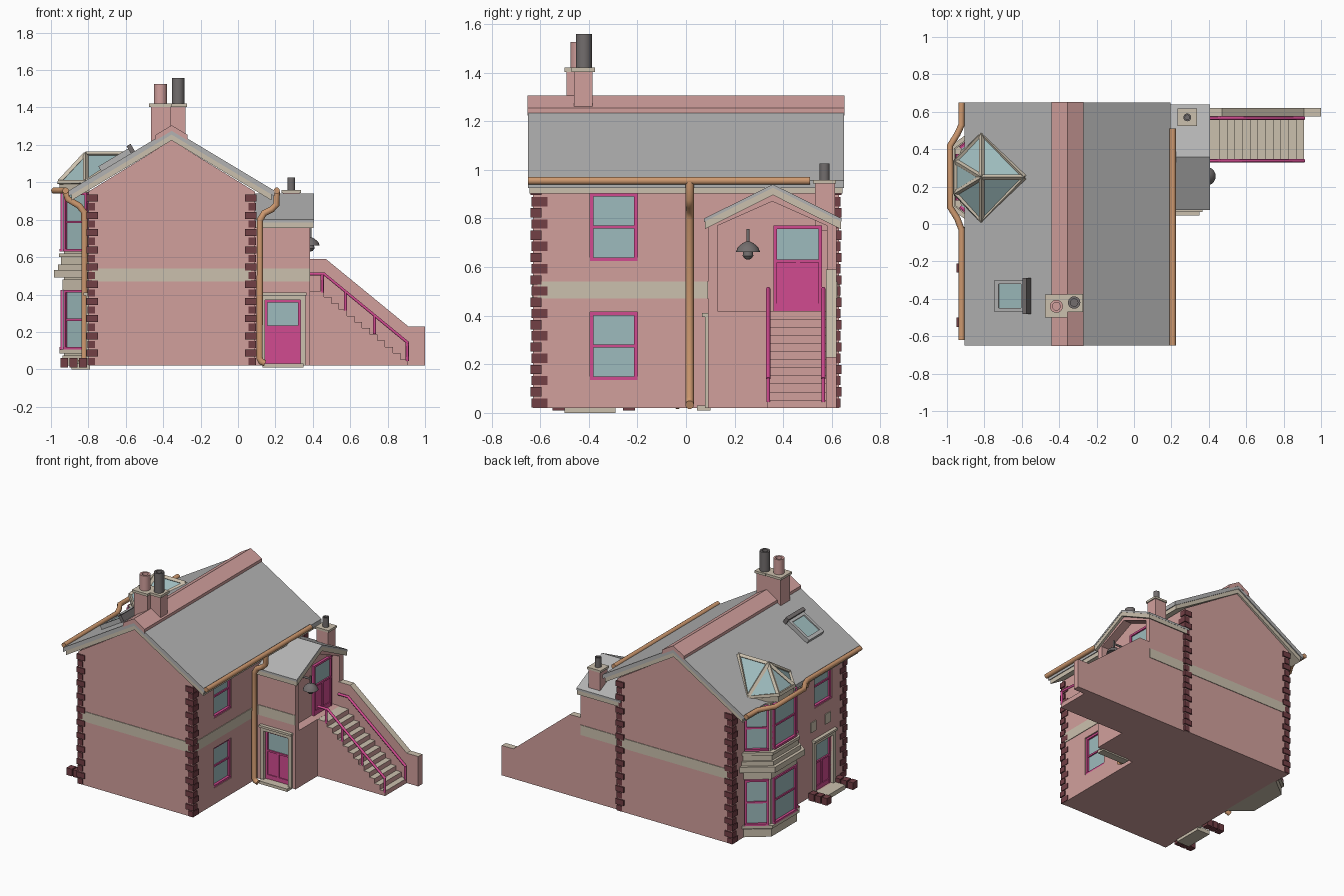
import bpy, bmesh, math
from mathutils import Vector, Matrix

if "Cube" in bpy.data.objects:
    bpy.data.objects.remove(bpy.data.objects["Cube"], do_unlink=True)


def material(name, rgb):
    m = bpy.data.materials.new(name)
    m.use_nodes = True
    m.diffuse_color = (*rgb, 1)
    m.node_tree.nodes["Principled BSDF"].inputs["Base Color"].default_value = (*rgb, 1)
    return m


PINK = material("pink_render", (.64, .35, .335))
SLATE = material("slate_grey", (.45, .45, .45))
CREAM = material("cream_stone", (.60, .53, .42))
MAGENTA = material("magenta_paint", (.64, .07, .28))
GLASS = material("pale_glass", (.34, .50, .51))
COPPER = material("copper_pipe", (.62, .32, .16))
BRICK = material("dark_red_brick", (.17, .05, .06))
IRON = material("dark_iron", (.17, .155, .155))


def add(name, bm, mat, top=None, matrix=None):
    """Finish a bmesh as an object; upward faces may take a second material."""
    bmesh.ops.recalc_face_normals(bm, faces=bm.faces)
    me = bpy.data.meshes.new(name)
    me.materials.append(mat)
    if top:
        me.materials.append(top)
        for f in bm.faces:
            f.material_index = int(f.normal.z > .5)
    bm.to_mesh(me)
    bm.free()
    ob = bpy.data.objects.new(name, me)
    if matrix:
        ob.matrix_world = matrix
    bpy.context.collection.objects.link(ob)
    return ob


def place(x, y, z=0, yaw=0):
    return Matrix.Translation((x, y, z)) @ Matrix.Rotation(yaw, 4, 'Z')


def boxes(name, mat, items, matrix=None, top=None):
    """Boxes given as x0, x1, y0, y1, z0, z1."""
    bm = bmesh.new()
    for a, b, c, d, e, f in items:
        m = Matrix.Translation(((a + b) / 2, (c + d) / 2, (e + f) / 2))
        m = m @ Matrix.Diagonal((b - a, d - c, f - e, 1))
        bmesh.ops.create_cube(bm, size=1, matrix=m)
    return add(name, bm, mat, top, matrix)


def prism(name, mat, pts, axis, a, b, top=None):
    """Extrude a 2D outline along an axis from a to b."""
    place3 = {'x': lambda p, t: (t, *p), 'y': lambda p, t: (p[0], t, p[1]), 'z': lambda p, t: (*p, t)}[axis]
    bm = bmesh.new()
    lo, hi = ([bm.verts.new(place3(p, t)) for p in pts] for t in (a, b))
    bm.faces.new(lo)
    bm.faces.new(hi)
    n = len(pts)
    for i in range(n):
        j = (i + 1) % n
        bm.faces.new((lo[i], lo[j], hi[j], hi[i]))
    return add(name, bm, mat, top)


def chevron(x0, x1, eave, apex, t):
    mid = (x0 + x1) / 2
    return [(x0, eave), (mid, apex), (x1, eave), (x1, eave - t), (mid, apex - t), (x0, eave - t)]


def lathe(name, mat, profile, loc):
    bm = bmesh.new()
    vs = [bm.verts.new((r, 0, z)) for r, z in profile]
    edges = [bm.edges.new(p) for p in zip(vs, vs[1:])]
    bmesh.ops.spin(bm, geom=vs + edges, cent=(0, 0, 0), axis=(0, 0, 1), angle=2 * math.pi, steps=20)
    bmesh.ops.remove_doubles(bm, verts=bm.verts, dist=.0001)
    ob = add(name, bm, mat, None, Matrix.Translation(loc))
    for p in ob.data.polygons:
        p.use_smooth = True
    ob.data.set_sharp_from_angle(angle=.6)
    return ob


def pot(name, mat, loc, r, h):
    lathe(name, mat, [(0, 0), (r, 0), (r, h), (r * .6, h), (r * .6, h * .5), (0, h * .5)], loc)


def tube(name, mat, paths, r, sides=3):
    cu = bpy.data.curves.new(name, 'CURVE')
    cu.dimensions = '3D'
    cu.bevel_depth, cu.bevel_resolution, cu.use_fill_caps = r, sides, True
    cu.materials.append(mat)
    for path in paths:
        s = cu.splines.new('POLY')
        s.points.add(len(path) - 1)
        for p, co in zip(s.points, path):
            p.co = (*co, 1)
        s.use_smooth = sides > 0
    bpy.context.collection.objects.link(bpy.data.objects.new(name, cu))


def carve(target, cutter):
    cutter.hide_render = True
    mod = target.modifiers.new("openings", 'BOOLEAN')
    mod.operation, mod.solver, mod.object = 'DIFFERENCE', 'EXACT', cutter
    bpy.context.view_layer.objects.active = target
    bpy.ops.object.modifier_apply(modifier=mod.name)
    bpy.data.objects.remove(cutter, do_unlink=True)


def window(name, w, z0, z1, m, d=0):
    """Sash window centred on the matrix; d is how far it is recessed."""
    h, t, mid = w / 2, .014, (z0 + z1) / 2
    boxes(name + "_glass", GLASS, [(-h, h, d + .006, d + .012, z0, z1)], m)
    boxes(name + "_frame", MAGENTA, [
        (-h, -h + t, d - .006, d + .012, z0, z1), (h - t, h, d - .006, d + .012, z0, z1),
        (-h, h, d - .006, d + .012, z1 - t, z1), (-h, h, d - .012, d + .012, z0, z0 + t),
        (-h, h, d - .002, d + .012, mid - .006, mid + .006)], m)


def door(name, w, z0, z1, m, d):
    h, t, sill = w / 2, .014, z0 + (z1 - z0) * .6
    boxes(name + "_glass", GLASS, [(-h + t, h - t, d + .004, d + .01, sill, z1 - t)], m)
    boxes(name + "_leaf", MAGENTA, [
        (-h, h, d + .002, d + .012, z0, sill), (-h, -h + t, d - .006, d + .012, z0, z1),
        (h - t, h, d - .006, d + .012, z0, z1), (-h, h, d - .006, d + .012, z1 - t, z1),
        (-h, h, d - .006, d + .012, sill - .012, sill), (-.008, .008, d - .004, d + .012, z0, sill),
        (-h, h, d - .004, d + .012, z0, z0 + .03)], m)


def surround(name, w, z1, m):
    h = w / 2
    boxes(name, CREAM, [(-h - .025, -h, -.012, .02, .02, z1 + .02), (h, h + .025, -.012, .02, .02, z1 + .02),
                        (-h - .025, h + .025, -.012, .02, z1, z1 + .025),
                        (-h - .03, h + .03, -.025, .02, z1 + .025, z1 + .04)], m)


RIGHT, LEFT = math.pi / 2, -math.pi / 2

# Main house with window and door recesses
house = prism("house_walls", PINK, [(-.8, .02), (.09, .02), (.09, .95), (-.355, 1.225), (-.8, .95)], 'y', -.63, .63)
openings = [(.06, .2, -.395, -.2, z, z + .28) for z in (.135, .625)]
openings += [(-.9, -.77, -.4825, -.2875, .625, .905), (-.9, -.77, -.48, -.29, .03, .37)]
carve(house, boxes("house_cutter", PINK, openings))
for n, z in (("lower", .135), ("upper", .625)):
    window("right_window_" + n, .195, z, z + .28, place(.09, -.2975, 0, RIGHT), .016)
window("left_window", .195, .625, .905, place(-.8, -.385, 0, LEFT), .016)
door("left_door", .19, .03, .37, place(-.8, -.385, 0, LEFT), .016)
surround("left_door_surround", .19, .37, place(-.8, -.385, 0, LEFT))
boxes("left_doorstep", CREAM, [(-.89, -.79, -.5, -.29, 0, .03)])
boxes("garden_bricks", BRICK, [(x, x + .042, y, y + .05, .01, .06)
                               for x in (-.95, -.90, -.85) for y in (-.55, -.26)])
boxes("wall_plaques", CREAM, [(-.806, -.79, y, y + .06, .47, .54) for y in (-.46, -.30)])
boxes("string_band", CREAM, [(-.78, .07, -.634, -.62, .47, .54), (-.78, .07, .62, .634, .47, .54),
                             (.08, .094, -.61, .10, .47, .54)])

# Quoins alternate long and short on each corner
quoins = []
for x, sx in ((-.81, 1), (.1, -1)):
    for y, sy in ((-.64, 1), (.64, -1)):
        for i in range(20):
            lx, ly = (.062, .045) if i % 2 else (.045, .07)
            out = 0 if i % 2 else .005
            xs = sorted((x + sx * out, x + sx * lx))
            ys = sorted((y + sy * out, y + sy * ly))
            quoins.append((*xs, *ys, .022 + i * .046, .060 + i * .046))
boxes("corner_quoins", BRICK, quoins)

# Main roof
prism("roof_slates", SLATE, chevron(-.905, .195, .955, 1.285, .03), 'y', -.65, .65)
prism("roof_bargeboard", CREAM, chevron(-.89, .18, .935, 1.256, .032), 'y', -.643, .643)
prism("ridge_tiles", PINK, chevron(-.44, -.27, 1.254, 1.305, .03), 'y', -.651, .651)

# Main chimney
boxes("chimney_stacks", PINK, [(-.465, -.36, -.492, -.387, 1.15, 1.405), (-.361, -.28, -.46, -.385, 1.15, 1.405)])
boxes("chimney_caps", CREAM, [(-.475, -.355, -.50, -.378, 1.403, 1.42), (-.356, -.272, -.47, -.375, 1.403, 1.42)])
pot("chimney_pot_pink", PINK, (-.415, -.44, 1.42), .035, .105)
pot("chimney_pot_grey", IRON, (-.32, -.42, 1.42), .033, .138)

# Roof skylight lying on the slope
tilt = Matrix.Translation((-.65, -.385, 1.108)) @ Matrix.Rotation(-math.atan(.6), 4, 'Y')
boxes("skylight_glass", GLASS, [(-.08, .08, -.07, .07, 0, .022)], tilt)
boxes("skylight_frame", SLATE, [(-.095, -.07, -.085, .085, -.01, .03), (.07, .095, -.085, .085, -.01, .03),
                                (-.095, .095, -.085, -.065, -.01, .03), (-.095, .095, .065, .085, -.01, .03)], tilt)
boxes("skylight_blind_box", IRON, [(.09, .115, -.095, .095, -.01, .045)], tilt)


# Two-storey bay window
def bay(g):
    return [(-.79, -.005 - g), (-.935 - g, .11 - g * .5), (-.935 - g, .39 + g * .5), (-.79, .505 + g)]


prism("bay_core", CREAM, bay(-.004), 'z', .02, .955)
for n, g, a, b in (("plinth", .004, .02, .075), ("sill_lower", .02, .085, .105), ("frieze", .004, .425, .48),
                   ("cornice", .05, .49, .53), ("cornice_step", .028, .53, .56),
                   ("parapet", .012, .56, .60), ("sill_upper", .022, .60, .62)):
    prism("bay_" + n, CREAM, bay(g), 'z', a, b)
corners = [Vector((*p, 0)) for p in reversed(bay(0))]
for i, (p, q) in enumerate(zip(corners, corners[1:])):
    d, c = q - p, (p + q) / 2
    m = place(c.x, c.y, 0, math.atan2(d.y, d.x))
    for n, z0, z1 in (("lower", .105, .425), ("upper", .63, .945)):
        window(f"bay_window_{n}_{i}", d.length - .03, z0, z1, m, -.008)

# Glazed hipped roof over the bay
eaves = [(-.815, .48, 1.0), (-.955, .335, 1.0), (-.955, .165, 1.0), (-.815, .015, 1.0)]
apex, back = (-.815, .25, 1.15), (-.585, .25, 1.15)
bm = bmesh.new()
ev = [bm.verts.new(p) for p in eaves]
av, bv = bm.verts.new(apex), bm.verts.new(back)
ring = [bv] + ev + [bv]
for p, q in zip(ring, ring[1:]):
    bm.faces.new((p, q, av))
add("bay_roof_glass", bm, GLASS)
prism("bay_roof_kerb", CREAM, [p[:2] for p in eaves], 'z', .95, .998)
tube("bay_roof_bars", CREAM, [[back] + eaves + [back]] + [[apex, p] for p in eaves + [back]], .015, 0)

# Side extension with a recessed porch
wing = prism("extension_walls", PINK, [(.09, .02), (.62, .02), (.62, .79), (.355, .91), (.09, .79)], 'x', .05, .385)
carve(wing, prism("porch_cutter", PINK, [(.13, .42), (.58, .42), (.58, .77), (.355, .87), (.13, .77)], 'x', .32, .5))
carve(wing, boxes("door_cutter", PINK, [(.145, .335, 0, .12, .03, .37)]))
prism("extension_roof", SLATE, chevron(.075, .64, .80, .94, .014), 'x', .06, .405)
prism("extension_bargeboard", CREAM, chevron(.078, .637, .788, .928, .032), 'x', .08, .403)
boxes("extension_band", CREAM, [(.1, .385, .086, .1, .47, .54), (.1, .385, .61, .624, .47, .54)])
door("extension_door", .19, .03, .37, place(.24, .09), .016)
surround("extension_door_surround", .19, .37, place(.24, .09))
boxes("extension_doorstep", CREAM, [(.13, .35, .045, .1, .01, .03)])
door("porch_door", .20, .42, .77, place(.32, .46, 0, RIGHT), -.014)
boxes("small_chimney", PINK, [(.24, .33, .53, .612, .75, .945)])
boxes("small_chimney_cap", CREAM, [(.233, .337, .523, .618, .943, .958)])
pot("small_chimney_pot", IRON, (.285, .57, .958), .021, .067)

# Porch lamp
lathe("porch_lamp", IRON, [(0, .12), (.007, .12), (.007, .07), (.025, .06), (.042, .045), (.05, .025),
                           (.02, .025), (.022, .01), (.012, -.003), (0, -.006)], (.387, .255, .636))
tube("lamp_bracket", IRON, [[(.31, .255, .735), (.387, .255, .735)]], .007)

# Outside stairs, side wall and handrails
N, run, rise = 12, .041, .0333
outline = [(.37, .02), (.91, .02)]
for i in range(N):
    outline += [(.91 - i * run, .02 + (i + 1) * rise), (.91 - (i + 1) * run, .02 + (i + 1) * rise)]
outline += [(.37, .02 + N * rise)]
prism("stairs", PINK, outline, 'y', .335, .58, CREAM)
prism("stair_wall", PINK, [(.38, .02), (1, .02), (1, .23), (.91, .23), (.47, .59), (.38, .59)], 'y', .575, .62, CREAM)
for n, y in (("front", .338), ("back", .565)):
    rail = [[(.385, y, .51), (.46, y, .51), (.91, y, .14)]]
    posts = [(.45, .51), (.575, .415), (.73, .288), (.905, .144)]
    posts = posts if n == "front" else posts[-1:]
    tube(n + "_handrail", MAGENTA, rail + [[(x, y, z), (x, y, z - .10)] for x, z in posts], .009, 1)

# Gutters and downpipes
tube("right_gutter", COPPER, [[(.207, -.65, .955), (.207, .51, .955)]], .017)
tube("left_gutter", COPPER, [[(-.922, -.62, .955), (-.922, -.03, .955), (-.945, .03, .955), (-.983, .09, .955),
                              (-.983, .42, .955), (-.945, .48, .955), (-.922, .53, .955), (-.922, .65, .955)]], .017)
tube("right_downpipe", COPPER, [[(.207, .015, .95), (.205, .015, .88), (.18, .015, .855), (.14, .015, .835),
                                 (.118, .015, .80), (.115, .015, .06), (.125, .015, .04), (.145, .015, .033)]], .018)
tube("left_downpipe", COPPER, [[(-.922, -.035, .95), (-.91, -.035, .91), (-.85, -.035, .875), (-.822, -.035, .84),
                                (-.82, -.035, .06), (-.83, -.035, .04), (-.85, -.035, .033)]], .018)
